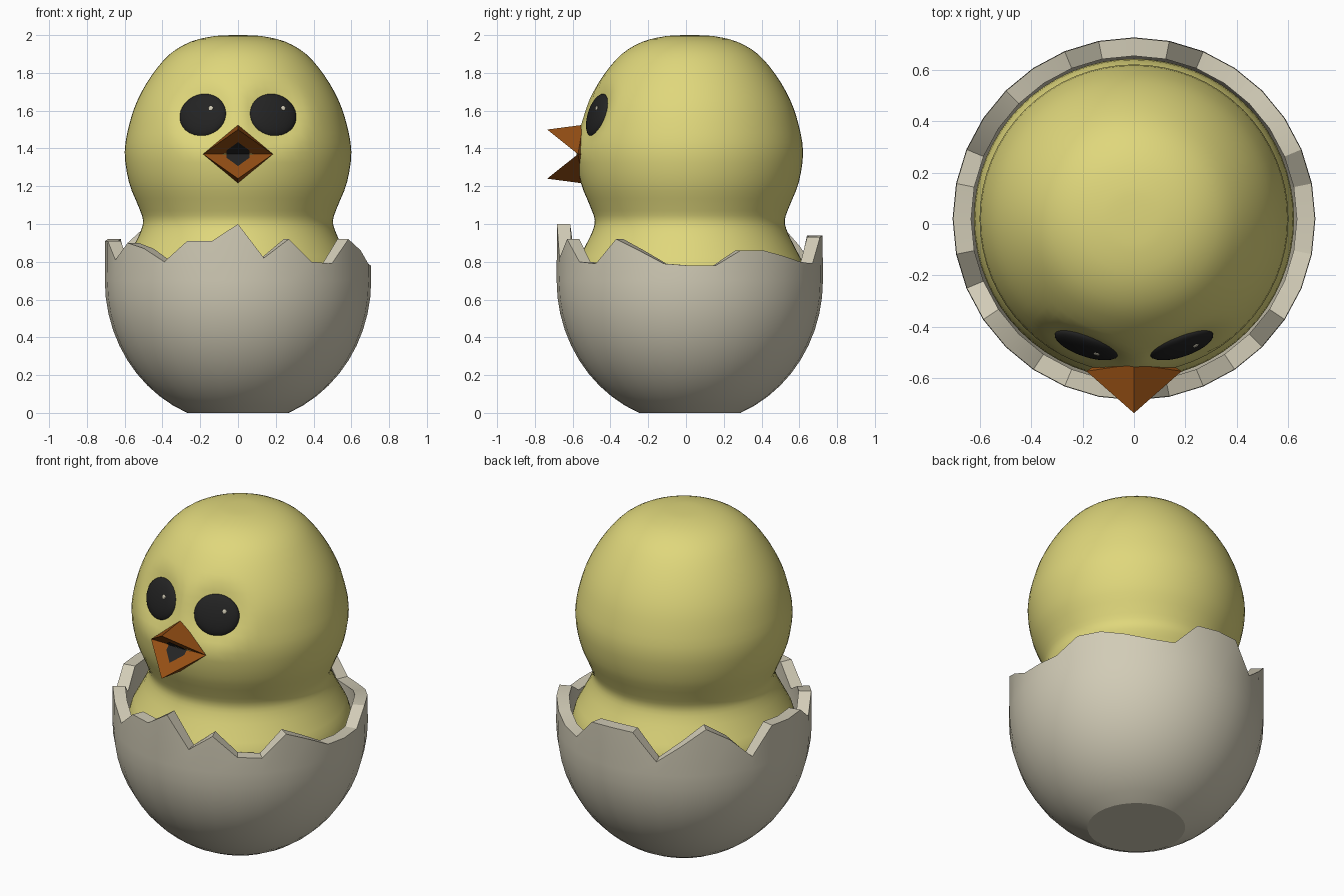
import bpy, bmesh, math
from mathutils import Vector, Matrix

if "Cube" in bpy.data.objects:
    bpy.data.objects.remove(bpy.data.objects["Cube"])

CY = 0.02  # y of the main axis


def material(name, r, g, b):
    m = bpy.data.materials.new(name)
    m.use_nodes = True
    m.diffuse_color = (r, g, b, 1)
    bsdf = m.node_tree.nodes["Principled BSDF"]
    bsdf.inputs["Base Color"].default_value = (r, g, b, 1)
    bsdf.inputs["Roughness"].default_value = 0.8
    return m


yellow = material("chick yellow", 0.74, 0.68, 0.20)
cream = material("eggshell cream", 0.64, 0.60, 0.47)
orange = material("beak orange", 0.30, 0.078, 0.007)
black = material("soft black", 0.017, 0.017, 0.017)


def finish(name, bm, mat, angle=None, fix_normals=True):
    if fix_normals:
        bmesh.ops.recalc_face_normals(bm, faces=bm.faces)
    mesh = bpy.data.meshes.new(name)
    bm.to_mesh(mesh)
    bm.free()
    mesh.materials.append(mat)
    obj = bpy.data.objects.new(name, mesh)
    bpy.context.collection.objects.link(obj)
    if angle:
        bpy.ops.object.select_all(action="DESELECT")
        bpy.context.view_layer.objects.active = obj
        obj.select_set(True)
        bpy.ops.object.shade_smooth_by_angle(angle=math.radians(angle))
    return obj


def ring(bm, radius, heights):
    # heights holds one z per segment, counted from the front toward +x
    n = len(heights)
    verts = []
    for k, z in enumerate(heights):
        a = 2 * math.pi * k / n
        verts.append(bm.verts.new((radius * math.sin(a), CY - radius * math.cos(a), z)))
    return verts


def skin(bm, rings):
    n = len(rings[0])
    for a, b in zip(rings, rings[1:]):
        for i in range(n):
            j = (i + 1) % n
            bm.faces.new((a[i], a[j], b[j], b[i]))
    bm.faces.new(rings[0])
    bm.faces.new(rings[-1])


def smooth_path(points, steps):
    # Catmull-Rom through the profile points
    p = [Vector(q) for q in points]
    p = [p[0] * 2 - p[1]] + p + [p[-1] * 2 - p[-2]]
    out = []
    for a, b, c, d in zip(p, p[1:], p[2:], p[3:]):
        for s in range(steps):
            t = s / steps
            out.append(0.5 * (2 * b + (c - a) * t + (2 * a - 5 * b + 4 * c - d) * t ** 2
                              + (3 * b - a - 3 * c + d) * t ** 3))
    return out + [p[-2]]


# Eye placement, shared by the head dents and the eyes
EYE = Vector((0.185, -0.468, 1.575))
EYE_SIZE = Vector((0.13, 0.036, 0.118))


def eye_matrix(side):
    turn = Matrix.Rotation(side * math.radians(19), 4, "Z")
    tilt = Matrix.Rotation(math.radians(-16), 4, "X")
    return Matrix.Translation((side * EYE.x, EYE.y, EYE.z)) @ turn @ tilt


# Body: one turned profile, head to hidden underside
profile = [(0.03, 2.0), (0.13, 1.994), (0.25, 1.965), (0.36, 1.90), (0.455, 1.79),
           (0.53, 1.66), (0.575, 1.53), (0.6, 1.38), (0.577, 1.22), (0.53, 1.1),
           (0.503, 1.02), (0.52, 0.95), (0.565, 0.86), (0.61, 0.76), (0.615, 0.6),
           (0.52, 0.35), (0.25, 0.13)]
bm = bmesh.new()
skin(bm, [ring(bm, p.x, [p.y] * 64) for p in smooth_path(profile, 3)])
for v in bm.verts:  # shallow sockets behind the eyes
    if v.co.y < 0:
        d = (Vector((abs(v.co.x), v.co.z)) - EYE.xz).length / 0.2
        if d < 1:
            v.co.y += 0.05 * (1 - d ** 2) ** 1.5
finish("body", bm, yellow, 60)

# Eggshell: hollow half ellipsoid with a broken rim
rim = [1.0, .82, .92, .80, .79, .92, .86, .79, .78, .78, .86, .86, .83, .80, .79, .93,
       .94, .94, .78, .88, .98, .90, .77, .92, .91, .91, .81, .90, .87, .80, .91, .91]
bm = bmesh.new()
rings = []
for i in range(11):
    a = math.radians(-67.5 * (1 - i / 10))
    rings.append(ring(bm, 0.705 * math.cos(a), [0.7 + 0.757 * math.sin(a)] * len(rim)))
rings.append(ring(bm, 0.703, rim))
rings.append(ring(bm, 0.633, rim))
for i in range(8):
    a = math.radians(-67.5 * i / 7)
    rings.append(ring(bm, 0.635 * math.cos(a), [0.7 + 0.69 * math.sin(a)] * len(rim)))
skin(bm, rings)
finish("eggshell", bm, cream, 20)

# Eyes with small glints
for side, word in ((1, "left"), (-1, "right")):
    frame = eye_matrix(side)
    bm = bmesh.new()
    bmesh.ops.create_uvsphere(bm, u_segments=32, v_segments=16, radius=1,
                              matrix=frame @ Matrix.Diagonal((*EYE_SIZE, 1)))
    finish(word + "_eye", bm, black, 60)
    u, w = 0.05, 0.03
    depth = EYE_SIZE.y * math.sqrt(1 - (u / EYE_SIZE.x) ** 2 - (w / EYE_SIZE.z) ** 2)
    bm = bmesh.new()
    bmesh.ops.create_uvsphere(bm, u_segments=8, v_segments=6, radius=1,
                              matrix=frame @ Matrix.Translation((u, -depth, w))
                              @ Matrix.Diagonal((0.013, 0.005, 0.013, 1)))
    finish(word + "_eye_glint", bm, cream)

# Open beak: two pointed wedges meeting at the mouth corners, with a dark throat
MOUTH_Z = 1.37
for up, word in ((1, "upper"), (-1, "lower")):
    tip_z = MOUTH_Z + up * 0.13
    bm = bmesh.new()
    base, tip, left, right, deep = [bm.verts.new(c) for c in (
        (0, -0.545, MOUTH_Z + up * 0.155), (0, -0.735, tip_z),
        (0.185, -0.572, MOUTH_Z), (-0.185, -0.572, MOUTH_Z), (0, -0.45, MOUTH_Z))]
    for f in ((base, left, tip), (base, tip, right), (left, right, tip),
              (base, deep, left), (base, right, deep), (left, deep, right)):
        bm.faces.new(f)
    finish(word + "_beak", bm, orange)

    bm = bmesh.new()
    slope = 0.163 / 0.13
    outline = ((-0.06, 0), (-0.06, 0.022), (0, 0.065), (0.06, 0.022), (0.06, 0))
    verts = [bm.verts.new((x, -0.576 - h * slope, MOUTH_Z + up * (h - 0.002)))
             for x, h in outline]
    face = bm.faces.new(verts)
    face.normal_update()
    if face.normal.y > 0:
        face.normal_flip()
    finish(word + "_throat", bm, black, fix_normals=False)
